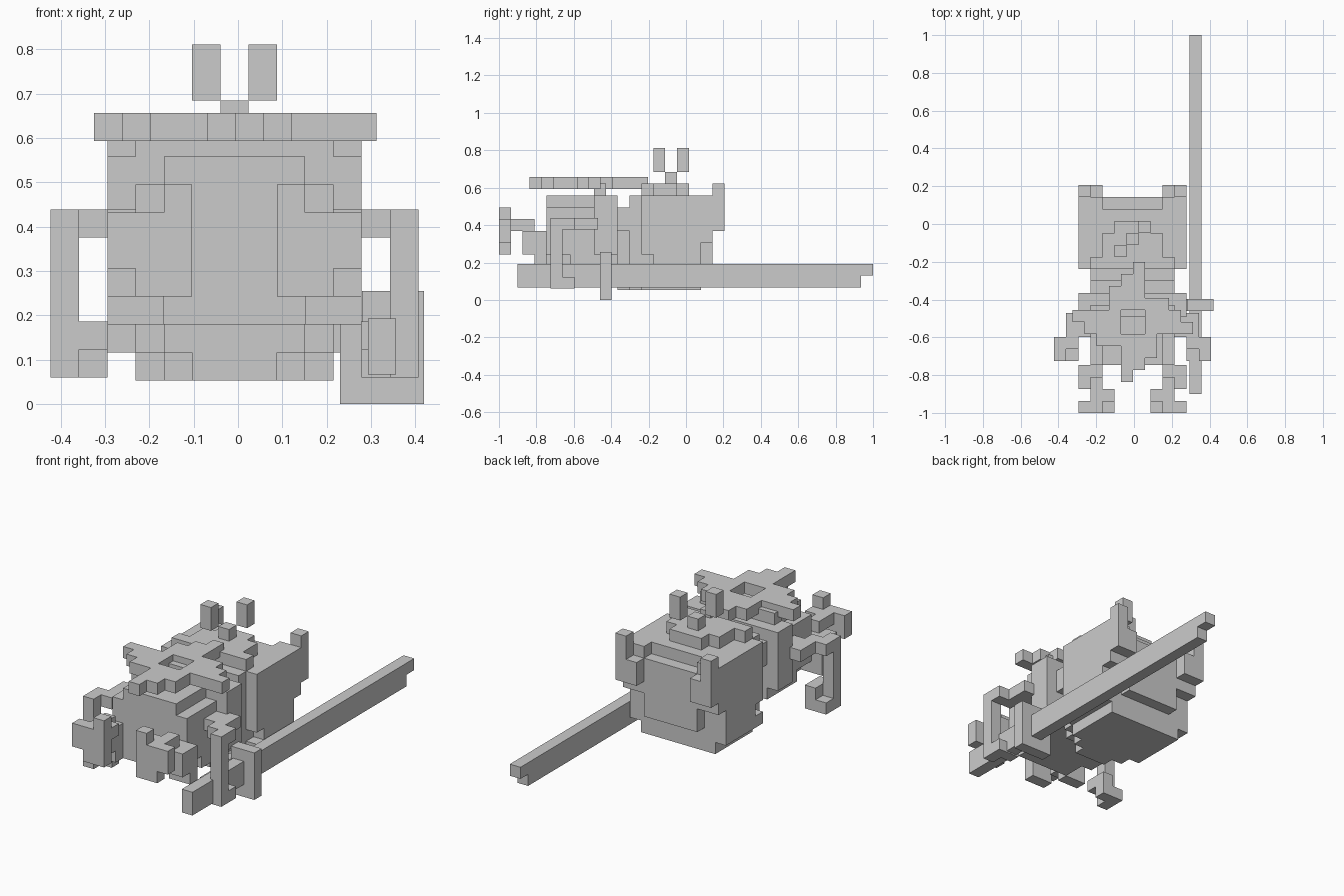
import bpy, bmesh, math

if "Cube" in bpy.data.objects:
    bpy.data.objects.remove(bpy.data.objects["Cube"])

STEP = (0.0638, 0.0635, 0.0632)  # voxel size along x, y, z
ORIGIN = (-0.295, -1.0, 0.053)   # corner of the main voxel grid

stone = bpy.data.materials.new("plain grey")
stone.diffuse_color = (0.6, 0.6, 0.6, 1)
stone.use_nodes = True
stone.node_tree.nodes["Principled BSDF"].inputs["Base Color"].default_value = stone.diffuse_color


def voxels(name, boxes, origin=ORIGIN):
    """Joined voxel part; each box is (x0, x1, y0, y1, z0, z1) in grid steps."""
    cells = {(x, y, z) for a, b, c, d, e, f in boxes
             for x in range(a, b) for y in range(c, d) for z in range(e, f)}
    bm = bmesh.new()
    cache = {}

    def vert(p):
        if p not in cache:
            cache[p] = bm.verts.new([origin[k] + p[k] * STEP[k] for k in range(3)])
        return cache[p]

    for cell in cells:
        for axis in range(3):
            for side in (0, 1):
                near = list(cell)
                near[axis] += 2 * side - 1
                if tuple(near) in cells:
                    continue
                ring = []
                for u, w in ((0, 0), (1, 0), (1, 1), (0, 1)):
                    p = list(cell)
                    p[axis] += side
                    p[(axis + 1) % 3] += u
                    p[(axis + 2) % 3] += w
                    ring.append(vert(tuple(p)))
                bm.faces.new(ring if side else ring[::-1])
    bmesh.ops.dissolve_limit(bm, angle_limit=math.radians(1),
                             verts=bm.verts, edges=bm.edges)
    me = bpy.data.meshes.new(name)
    bm.to_mesh(me)
    bm.free()
    me.materials.append(stone)
    ob = bpy.data.objects.new(name, me)
    bpy.context.collection.objects.link(ob)
    return ob


def block(name, lo, hi):
    """Plain box between two corners."""
    bpy.ops.mesh.primitive_cube_add(size=1, location=[(a + b) / 2 for a, b in zip(lo, hi)])
    ob = bpy.context.object
    ob.name = name
    ob.scale = [b - a for a, b in zip(lo, hi)]
    ob.data.materials.append(stone)


def mirrored(boxes):
    """Reflect boxes across the nine-voxel-wide body."""
    return [(9 - b, 9 - a, c, d, e, f) for a, b, c, d, e, f in boxes]


# Head with rounded steps, a back plate, a stepped chin and a crown
voxels("head", [
    (0, 9, 13, 17, 2, 8), (0, 9, 12, 13, 3, 8),
    (0, 2, 17, 18, 4, 8), (7, 9, 17, 18, 4, 8), (2, 7, 17, 18, 2, 7),
    (1, 8, 10, 11, 5, 7), (2, 7, 10, 11, 1, 5),
    (1, 8, 11, 12, 1, 8), (1, 8, 12, 13, 1, 3),
    (0, 9, 12, 17, 1, 2), (1, 8, 12, 17, 0, 1),
    (2, 7, 11, 12, 0, 1), (3, 6, 10, 11, 0, 1),
    (1, 8, 12, 13, 8, 9), (2, 7, 13, 15, 8, 9), (3, 6, 15, 16, 8, 9),
])

# Ears at the back of the head
ear = [(0, 1, 18, 19, 5, 9), (1, 2, 18, 19, 5, 7)]
voxels("left_ear", ear)
voxels("right_ear", mirrored(ear))

# Topknot: a low stud and two raised studs on a diagonal
voxels("topknot", [(4, 5, 14, 15, 9, 10)])
voxels("left_stud", [(3, 4, 13, 14, 10, 12)])
voxels("right_stud", [(5, 6, 15, 16, 10, 12)])

# Torso with a shoulder band and a collar ridge
voxels("torso", [
    (2, 7, 4, 10, 2, 8), (1, 8, 4, 10, 3, 7), (1, 8, 6, 10, 2, 3),
    (0, 9, 8, 10, 3, 8), (1, 8, 8, 9, 8, 9),
])

# Legs with upright feet and a raised inner toe
leg = [(0, 2, 3, 4, 2, 5), (0, 2, 2, 3, 3, 5), (1, 2, 1, 3, 5, 6),
       (1, 3, 0, 1, 3, 6), (2, 3, 0, 1, 6, 7), (0, 1, 0, 1, 4, 6),
       (2, 3, 1, 2, 5, 6)]
voxels("left_leg", leg)
voxels("right_leg", mirrored(leg))

# Arms: shoulder, elbow, forearm and hand
arm = [(-1, 1, 6, 8, 5, 6), (0, 1, 7, 9, 5, 6), (-2, 0, 5, 6, 5, 6),
       (-1, 0, 5, 7, 5, 6), (-2, -1, 4, 5, 0, 6), (-2, 0, 5, 6, 0, 1),
       (-1, 0, 4, 6, 1, 2)]
for side, boxes in (("left", arm), ("right", mirrored(arm))):
    voxels(side + "_arm", boxes, (ORIGIN[0], ORIGIN[1] + 0.022, 0.06))

# Throwing star lying over the torso: row span for each column, open centre
spans = [(4, 4), (4, 5), (4, 6), (2, 6), (1, 9), (0, 8), (3, 7), (3, 5), (4, 5), (5, 5)]
star = []
for col, (top, bottom) in enumerate(spans):
    for row in range(top, bottom + 1):
        if not (col in (4, 5) and row in (4, 5)):
            star.append((col, col + 1, 9 - row, 10 - row, 0, 1))
voxels("throwing_star", star, (-0.325, -0.837, 0.593))

# Long blade with a notched tip, and its guard
block("blade", (0.293, -0.90, 0.067), (0.357, 0.935, 0.193))
block("blade_tip", (0.293, 0.935, 0.13), (0.357, 1.0, 0.193))
block("blade_guard", (0.23, -0.46, 0.0), (0.42, -0.397, 0.18))
block("blade_guard_top", (0.28, -0.46, 0.18), (0.42, -0.397, 0.255))
